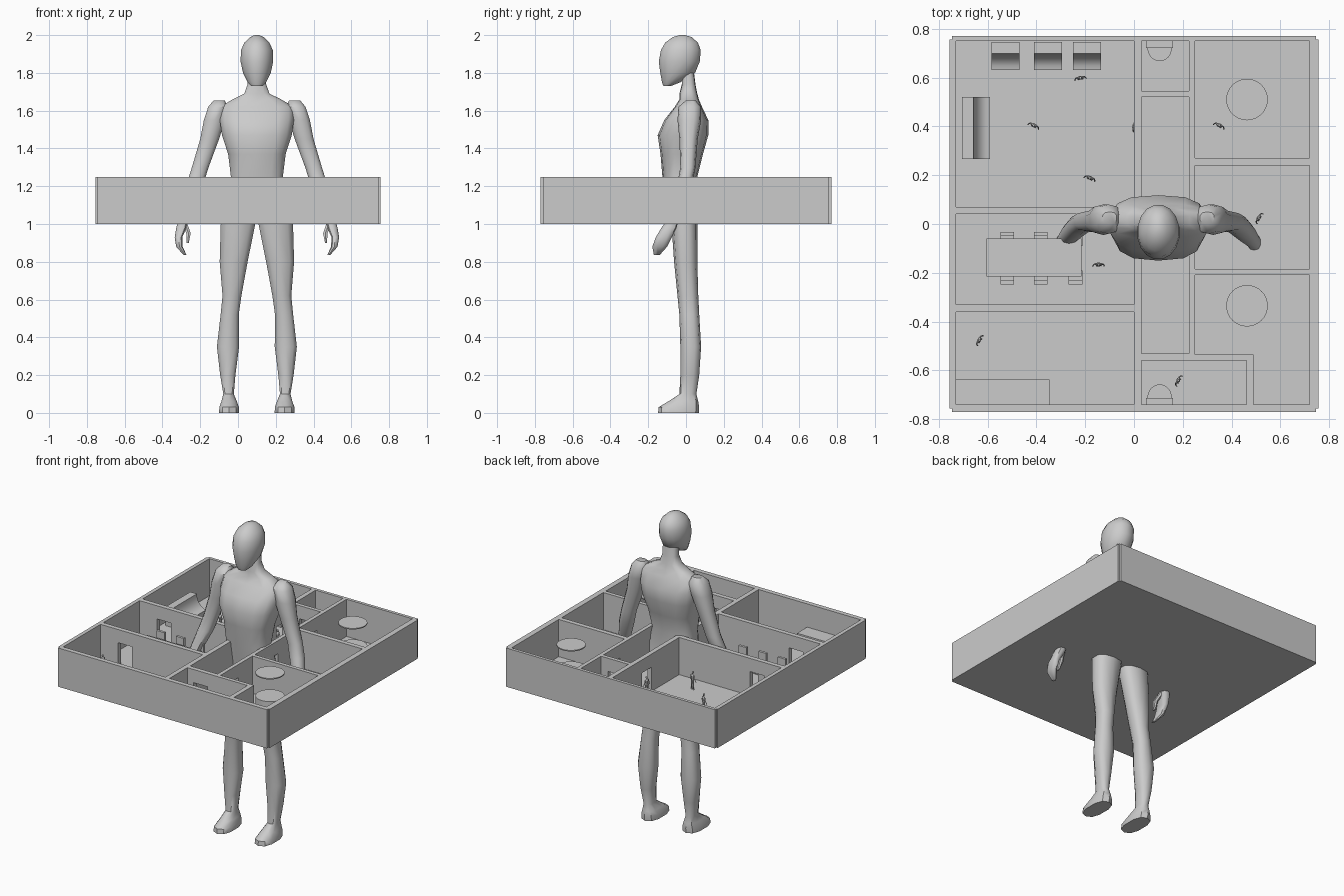
import bpy, bmesh, math

if "Cube" in bpy.data.objects:
    bpy.data.objects.remove(bpy.data.objects["Cube"])

FLOOR, TOP = 1.01, 1.25


def finish(bm, name, smooth=None):
    bmesh.ops.recalc_face_normals(bm, faces=bm.faces)
    me = bpy.data.meshes.new(name)
    bm.to_mesh(me)
    bm.free()
    ob = bpy.data.objects.new(name, me)
    bpy.context.collection.objects.link(ob)
    if smooth:
        bpy.ops.object.select_all(action='DESELECT')
        ob.select_set(True)
        bpy.context.view_layer.objects.active = ob
        bpy.ops.object.shade_smooth_by_angle(angle=math.radians(smooth))
    return ob


def bridge(bm, loops):
    n = len(loops[0])
    for a, b in zip(loops, loops[1:]):
        for i in range(n):
            bm.faces.new((a[i], a[(i + 1) % n], b[(i + 1) % n], b[i]))
    bm.faces.new(loops[0][::-1])
    bm.faces.new(loops[-1])


def prism(bm, pts, z0, z1):
    bridge(bm, [[bm.verts.new((x, y, z)) for x, y in pts] for z in (z0, z1)])


def rect(x0, x1, y0, y1):
    return [(x0, y0), (x1, y0), (x1, y1), (x0, y1)]


def loft(bm, rings, side=1, n=10, power=0.8):
    """Rings are (z, centre x, half width, front y, back y)."""
    def p(v):
        return math.copysign(abs(v) ** power, v)
    loops = []
    for z, cx, rx, yf, yb in rings:
        loop = []
        for i in range(n):
            a = math.tau * (i + 0.5) / n
            loop.append(bm.verts.new((side * (cx + rx * p(math.cos(a))),
                                      (yf + yb) / 2 + (yb - yf) / 2 * p(math.sin(a)), z)))
        loops.append(loop)
    bridge(bm, loops)


# Rooms of the floor plan
rooms = [
    rect(-.73, 0, .07, .75), rect(-.73, 0, -.33, .04), rect(-.73, 0, -.74, -.36),
    rect(.03, .225, .545, .75), rect(.03, .225, -.53, .52), rect(.03, .46, -.74, -.56),
    rect(.25, .72, .27, .75), rect(.25, .72, -.185, .24),
    [(.25, -.535), (.49, -.535), (.49, -.74), (.72, -.74), (.72, -.21), (.25, -.21)],
]
# Walls with rooms and doorways cut out
bm = bmesh.new()
q = [(-.755, -.755), (-.745, -.755), (-.745, -.77), (.745, -.77), (.745, -.755), (.755, -.755)]
prism(bm, q + [(x, -y) for x, y in reversed(q)], 1.0, TOP)
walls = finish(bm, "walls")

room_bm, door_bm, floor_bm = bmesh.new(), bmesh.new(), bmesh.new()
for r in rooms:
    prism(room_bm, r, .9, 1.4)
    prism(floor_bm, r, 1.0, FLOOR)
finish(floor_bm, "room_floors")
for x, y, along_x in [(-.555, -.345, 1), (-.555, .055, 1), (.015, .4, 0), (.2375, .4, 0),
                      (.2375, .0, 0), (.2375, -.4, 0), (.125, .5325, 1), (.125, -.545, 1)]:
    w, d = (.05, .03) if along_x else (.03, .05)
    prism(door_bm, rect(x - w, x + w, y - d, y + d), FLOOR, 1.165)
for cutter_bm, name in ((room_bm, "room_cutter"), (door_bm, "door_cutter")):
    c = finish(cutter_bm, name)
    c.hide_render = True
    c.hide_set(True)
    m = walls.modifiers.new(name, 'BOOLEAN')
    m.operation, m.solver, m.object = 'DIFFERENCE', 'EXACT', c

# Dining table with six chairs
bm = bmesh.new()
prism(bm, rect(-.605, -.215, -.215, -.06), 1.085, 1.1)
for x in (-.59, -.24):
    for y in (-.205, -.08):
        prism(bm, rect(x, x + .012, y, y + .012), FLOOR, 1.085)
finish(bm, "dining_table")
bm = bmesh.new()
for x in (-.52, -.382, -.24):
    for s in (-1, 1):
        def ys(a, b):
            return sorted((-.14 + s * a, -.14 + s * b))
        prism(bm, rect(x - .028, x + .028, *ys(.092, .108)), FLOOR, 1.14)
        prism(bm, rect(x - .028, x + .028, *ys(.05, .092)), FLOOR, 1.06)
finish(bm, "dining_chairs")

# Kitchen counter
bm = bmesh.new()
prism(bm, rect(-.73, -.347, -.74, -.637), FLOOR, 1.1)
finish(bm, "kitchen_counter")

# Toilets: tank and half-round bowl
bm = bmesh.new()
for s, wall in ((1, .75), (-1, -.74)):
    prism(bm, rect(.05, .16, *sorted((wall, wall - s * .028))), FLOOR, 1.09)
    bowl = [(.105 + .05 * math.cos(math.pi * i / 12),
             wall - s * (.028 + .055 * math.sin(math.pi * i / 12))) for i in range(13)]
    prism(bm, bowl, FLOOR, 1.055)
finish(bm, "toilets", 30)

# Round beds with ceiling discs above
for y in (.51, -.335):
    circle = [(.463 + .085 * math.cos(math.tau * i / 32),
               y + .085 * math.sin(math.tau * i / 32)) for i in range(32)]
    for name, z0, z1 in (("round_bed", FLOOR, 1.1), ("ceiling_disc", 1.243, TOP)):
        bm = bmesh.new()
        prism(bm, circle, z0, z1)
        finish(bm, name, 30)


# Lounge seats: curved profile swept across the width
def lounge(name, cx, cy, width, angle):
    prof = [(.057, 0), (.057, .12), (.01, .12)]
    prof += [(.01 - .067 * (1 - math.cos(t * math.pi / 12)), .12 - .085 * math.sin(t * math.pi / 12))
             for t in range(1, 7)]
    prof += [(-.057, 0)]
    b = bmesh.new()
    bridge(b, [[b.verts.new((x, y, z)) for y, z in prof] for x in (-width / 2, width / 2)])
    o = finish(b, name, 30)
    o.location = (cx, cy, FLOOR)
    o.rotation_euler.z = angle


for x in (-.527, -.352, -.192):
    lounge("armchair", x, .688, .115, 0)
lounge("sofa", -.648, .393, .255, math.pi / 2)

# Human figure
bm = bmesh.new()
head = [(1.73, 0, .03, -.12, -.08), (1.75, 0, .05, -.128, -.03), (1.80, 0, .075, -.138, .05),
        (1.86, 0, .088, -.146, .075), (1.92, 0, .086, -.135, .08), (1.96, 0, .068, -.112, .065),
        (1.99, 0, .036, -.07, .03), (2.0, 0, .012, -.035, -.005)]
torso = [(1.01, 0, .17, -.09, .07), (1.12, 0, .165, -.10, .07), (1.25, 0, .14, -.125, .06),
         (1.37, 0, .155, -.135, .09), (1.47, 0, .188, -.15, .118), (1.55, 0, .2, -.115, .118),
         (1.62, 0, .2, -.06, .085), (1.66, 0, .13, -.035, .068), (1.69, 0, .068, -.035, .06),
         (1.74, 0, .05, -.022, .05), (1.82, 0, .05, -.022, .04)]
arm = [(1.655, .2, .03, 0, .05), (1.62, .205, .055, -.04, .08), (1.55, .225, .058, -.045, .08),
       (1.45, .25, .052, -.035, .062), (1.30, .3, .046, -.03, .05), (1.22, .325, .046, -.045, .035),
       (1.12, .36, .038, -.075, 0), (1.02, .39, .026, -.1, -.04), (.98, .4, .028, -.13, -.05),
       (.93, .415, .021, -.16, -.075), (.88, .41, .018, -.178, -.1), (.835, .38, .008, -.17, -.14)]
thumb = [(1.0, .38, .014, -.1, -.06), (.95, .362, .013, -.13, -.1), (.9, .366, .006, -.145, -.125)]
leg = [(1.06, .1, .09, -.08, .06), (1.0, .1, .095, -.077, .06), (.8, .123, .077, -.063, .06),
       (.62, .132, .052, -.045, .065), (.52, .144, .05, -.035, .07), (.35, .153, .061, -.03, .08),
       (.2, .154, .042, -.03, .07), (.1, .15, .029, -.035, .055), (.06, .147, .043, -.095, .065),
       (.03, .147, .054, -.145, .07), (0, .147, .055, -.148, .068)]
loft(bm, head, n=16, power=1)
loft(bm, torso, n=14, power=.72)
for side in (1, -1):
    loft(bm, arm, side)
    loft(bm, thumb, side, n=6)
    loft(bm, leg, side)
giant = finish(bm, "standing_figure", 45)
giant.location.x = .1

# Tiny occupants reuse the same mesh
for x, y, turn in [(-.22, .6, 10), (-.41, .405, -25), (.0, .4, 80), (.35, .405, -25), (-.18, .19, -20),
                   (.51, .025, 60), (-.145, -.165, 0), (-.635, -.475, 60), (.18, -.64, 60)]:
    o = bpy.data.objects.new("occupant", giant.data)
    bpy.context.collection.objects.link(o)
    o.scale = (.058,) * 3
    o.location = (x, y, FLOOR)
    o.rotation_euler.z = math.radians(turn)
